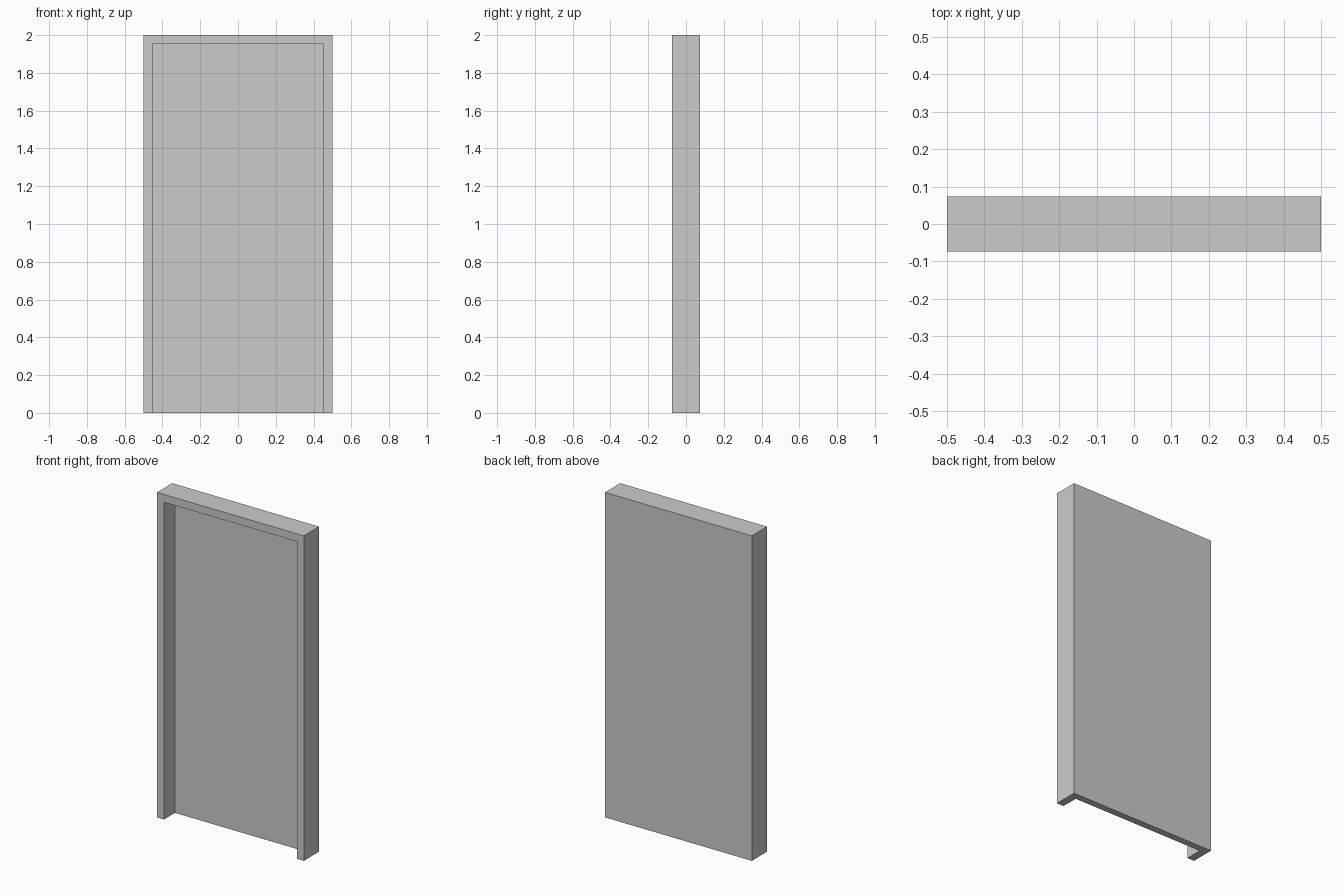
import bpy

if "Cube" in bpy.data.objects:
    bpy.data.objects.remove(bpy.data.objects["Cube"])

WIDTH, DEPTH, HEIGHT = 1.0, 0.148, 2.0
JAMB = 0.048    # face width of the jambs and header
PANEL = 0.042   # thickness of the closed back


def box(name, lo, hi):
    centre = [(a + b) / 2 for a, b in zip(lo, hi)]
    bpy.ops.mesh.primitive_cube_add(size=1, location=centre)
    ob = bpy.context.object
    ob.name = name
    ob.scale = [b - a for a, b in zip(lo, hi)]
    bpy.ops.object.transform_apply(location=True, rotation=False, scale=True)
    return ob


# Solid door block
door = box("door_frame_with_panel",
           (-WIDTH / 2, -DEPTH / 2, 0), (WIDTH / 2, DEPTH / 2, HEIGHT))

# Recess: open at the front and at the floor
cutter = box("recess_cutter",
             (-WIDTH / 2 + JAMB, -DEPTH, -0.1),
             (WIDTH / 2 - JAMB, DEPTH / 2 - PANEL, HEIGHT - JAMB))
cutter.hide_render = True
cutter.hide_set(True)

mod = door.modifiers.new("recess", 'BOOLEAN')
mod.operation = 'DIFFERENCE'
mod.solver = 'EXACT'
mod.object = cutter
